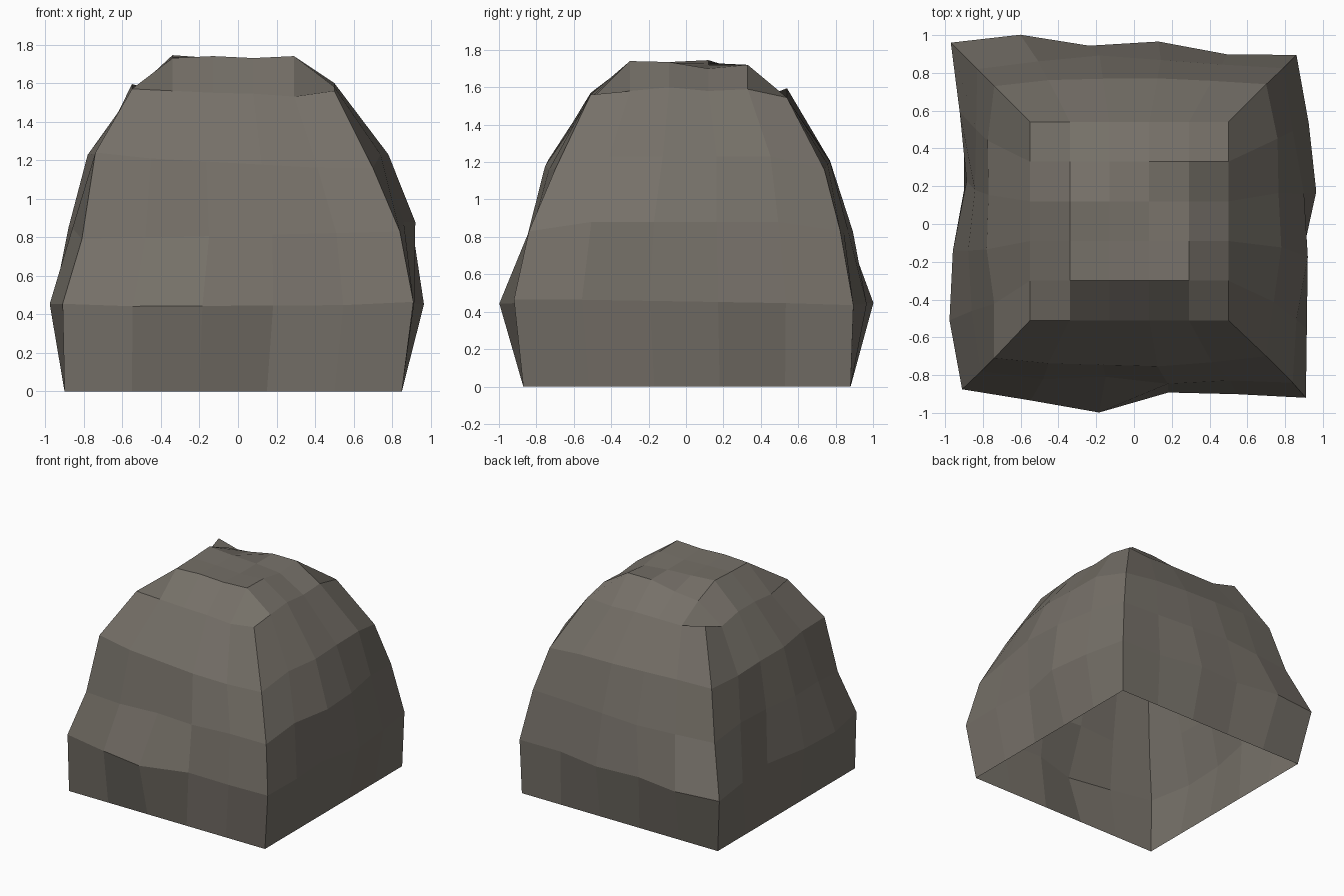
import bpy
import bmesh
from mathutils import Vector

default_cube = bpy.data.objects.get("Cube")
if default_cube:
    bpy.data.objects.remove(default_cube, do_unlink=True)

CELLS = 5  # facets along each side of the boulder


def make_material(name, colour):
    material = bpy.data.materials.new(name)
    material.use_nodes = True
    material.diffuse_color = colour
    material.node_tree.nodes["Principled BSDF"].inputs["Base Color"].default_value = colour
    return material


def ring_points(corners, bulges, lifts):
    """Walk a four-cornered ring, pushing the points between corners outward and up."""
    points = []
    for side, (side_bulges, lift) in enumerate(zip(bulges, lifts)):
        start = Vector(corners[side])
        end = Vector(corners[(side + 1) % len(corners)])
        along = (end - start).normalized()
        outward = along.cross(Vector((0, 0, 1))).normalized()
        points.append(start)
        for step, bulge in enumerate(side_bulges, 1):
            point = start.lerp(end, step / CELLS) + outward * bulge
            point.z += lift
            points.append(point)
    return points


def bridge(mesh, lower, upper):
    count = len(lower)
    for i in range(count):
        j = (i + 1) % count
        mesh.faces.new((lower[i], lower[j], upper[j], upper[i]))


# Wall rings: corners run front right, front left, back left, back right;
# bulges and lifts run front, left, back, right
flat_side = (0, 0, 0, 0)
base_ring = ring_points(
    [(-0.90, -0.87, 0), (0.85, -0.87, 0), (0.85, 0.88, 0), (-0.90, 0.88, 0)],
    [flat_side] * 4, flat_side)
belly_ring = ring_points(
    [(-0.91, -0.875, 0.455), (0.91, -0.92, 0.465), (0.86, 0.895, 0.435), (-0.97, 0.96, 0.45)],
    [(0.05, 0.105, -0.01, -0.01), (0.015, -0.005, 0.085, 0.055),
     (-0.01, 0.045, 0.01, 0.055), (-0.035, -0.06, 0.025, 0.055)],
    (-0.015, 0.005, 0, 0))
middle_ring = ring_points(
    [(-0.81, -0.78, 0.79), (0.84, -0.84, 0.83), (0.79, 0.825, 0.83), (-0.83, 0.82, 0.83)],
    [(0.03, 0.005, 0.03, 0), (0.03, 0.10, 0.09, 0.04),
     (0.02, 0.045, 0.07, 0.04), (0.01, 0.02, 0.06, 0.045)],
    (0, 0.05, 0, 0.05))
shoulder_ring = ring_points(
    [(-0.74, -0.71, 1.24), (0.70, -0.70, 1.16), (0.70, 0.74, 1.16), (-0.74, 0.73, 1.21)],
    [(0.03, 0.04, 0.05, 0.03), (0.04, 0.08, 0.065, 0.06),
     (0.02, 0.035, 0.035, 0.03), (0.035, 0.03, 0.04, 0)],
    (-0.015, 0.07, 0.02, 0))

# Crown heights: rows run front to back, columns along x
crown_heights = [
    (1.57, 1.56, 1.55, 1.545, 1.53, 1.56),
    (1.53, 1.73, 1.74, 1.73, 1.74, 1.58),
    (1.55, 1.735, 1.73, 1.72, 1.735, 1.60),
    (1.55, 1.745, 1.73, 1.72, 1.70, 1.58),
    (1.51, 1.66, 1.68, 1.72, 1.72, 1.59),
    (1.595, 1.54, 1.54, 1.54, 1.53, 1.545),
]
crown_corner = Vector((-0.55, -0.51))
crown_step = 0.21

mesh = bmesh.new()

# Knobbly crown grid
crown = [[mesh.verts.new((crown_corner.x + column * crown_step,
                          crown_corner.y + row * crown_step, height))
          for column, height in enumerate(heights)]
         for row, heights in enumerate(crown_heights)]
for row in range(CELLS):
    for column in range(CELLS):
        mesh.faces.new((crown[row][column], crown[row][column + 1],
                        crown[row + 1][column + 1], crown[row + 1][column]))

# Crown border, in the same order as the wall rings
border = [crown[0][i] for i in range(CELLS)]
border += [crown[i][CELLS] for i in range(CELLS)]
border += [crown[CELLS][CELLS - i] for i in range(CELLS)]
border += [crown[CELLS - i][0] for i in range(CELLS)]

# Faceted walls, open underneath
levels = [[mesh.verts.new(point) for point in ring]
          for ring in (base_ring, belly_ring, middle_ring, shoulder_ring)]
levels.append(border)
for lower, upper in zip(levels, levels[1:]):
    bridge(mesh, lower, upper)

boulder_mesh = bpy.data.meshes.new("boulder")
mesh.to_mesh(boulder_mesh)
mesh.free()
boulder_mesh.materials.append(make_material("warm_grey_stone", (0.18, 0.163, 0.139, 1)))
boulder = bpy.data.objects.new("boulder", boulder_mesh)
bpy.context.collection.objects.link(boulder)
